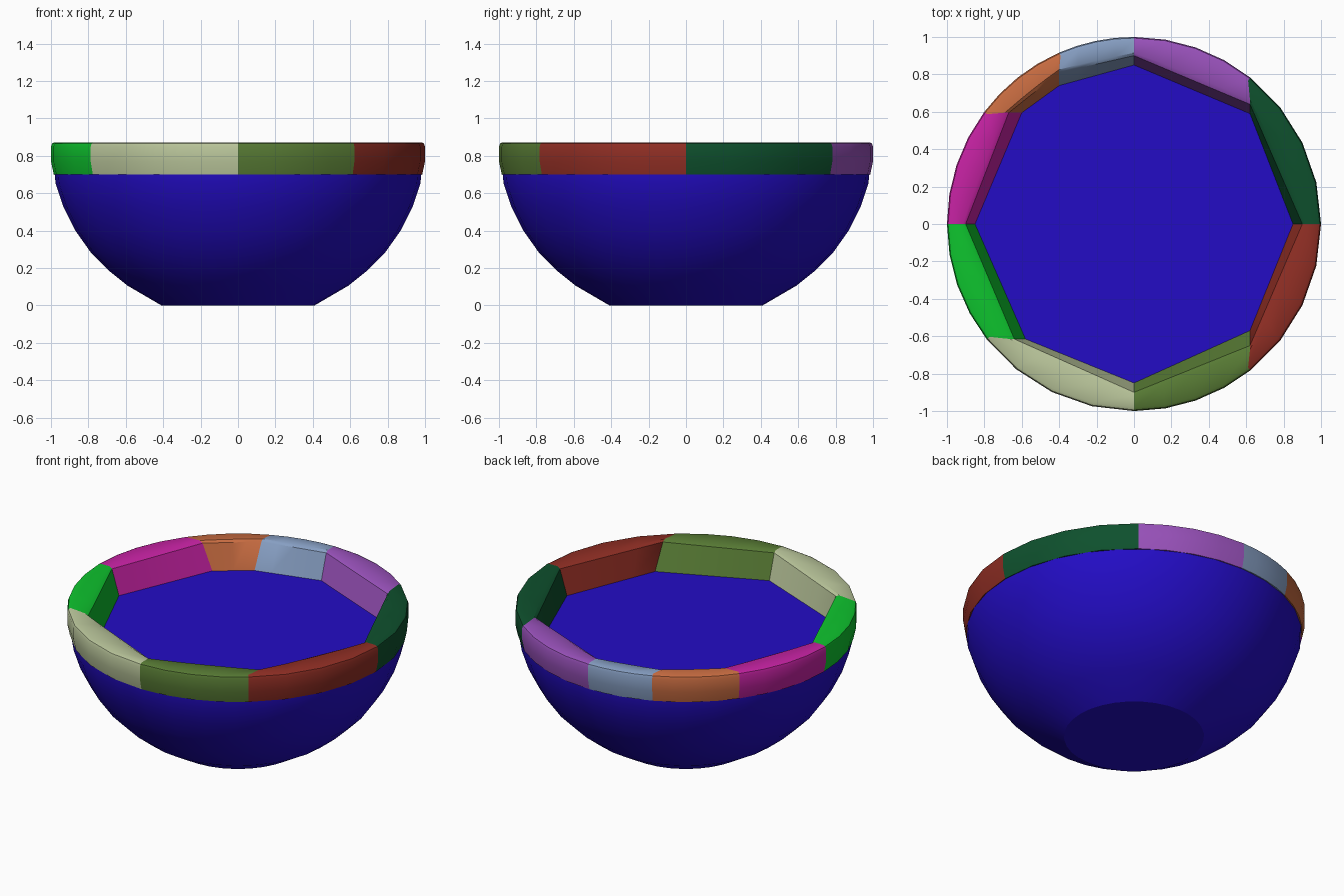
import bpy
import bmesh
import math
from mathutils import Vector

cube = bpy.data.objects.get("Cube")
if cube:
    bpy.data.objects.remove(cube, do_unlink=True)

FLOOR_Z, TOP_Z = 0.70, 0.872


def material(name, rgb):
    """Flat material from 0-255 display colour, converted to linear."""
    lin = [((c / 255 + 0.055) / 1.055) ** 2.4 if c > 10 else c / 255 / 12.92 for c in rgb]
    mat = bpy.data.materials.new(name)
    mat.use_nodes = True
    mat.diffuse_color = (*lin, 1)
    mat.node_tree.nodes["Principled BSDF"].inputs["Base Color"].default_value = (*lin, 1)
    return mat


def add_object(name, bm, mat, angle):
    bmesh.ops.recalc_face_normals(bm, faces=bm.faces)
    mesh = bpy.data.meshes.new(name)
    bm.to_mesh(mesh)
    bm.free()
    mesh.materials.append(mat)
    obj = bpy.data.objects.new(name, mesh)
    bpy.context.collection.objects.link(obj)
    bpy.ops.object.select_all(action='DESELECT')
    obj.select_set(True)
    bpy.context.view_layer.objects.active = obj
    bpy.ops.object.shade_smooth_by_angle(angle=math.radians(angle))
    return obj


def bridge(bm, a, b, closed=True):
    n = len(a)
    for i in range(n if closed else n - 1):
        j = (i + 1) % n
        bm.faces.new((a[i], a[j], b[j], b[i]))


# Solid bowl body: a turned profile with flat base and flat inner floor
profile = [(0.41, 0), (0.59, 0.105), (0.69, 0.185), (0.785, 0.28), (0.87, 0.4),
           (0.935, 0.53), (0.975, 0.65), (0.98, FLOOR_Z)]
SIDES = 32
bm = bmesh.new()
rings = []
for r, z in profile:
    rings.append([bm.verts.new((r * math.cos(math.tau * i / SIDES),
                                r * math.sin(math.tau * i / SIDES), z)) for i in range(SIDES)])
for lower, upper in zip(rings, rings[1:]):
    bridge(bm, lower, upper)
bm.faces.new(rings[0])
bm.faces.new(rings[-1])
add_object("bowl_body", bm, material("deep blue", (35, 12, 197)), 30)


# Rim blocks: curved outside, straight inner wall leaning in to the floor
def rim_block(name, mat, start, end, steps=4):
    """Each end is (outer angle in degrees, inner top xy, inner floor xy)."""
    bm = bmesh.new()
    sections = []
    for s in range(steps + 1):
        t = s / steps
        ang = math.radians(start[0] + (end[0] - start[0]) * t)
        outer = Vector((math.cos(ang), math.sin(ang)))
        top = Vector(start[1]).lerp(Vector(end[1]), t)
        foot = Vector(start[2]).lerp(Vector(end[2]), t)
        crest = top.lerp(outer, 0.15)
        points = [(foot, FLOOR_Z), (outer * 0.985, FLOOR_Z), (outer, 0.77), (outer, 0.848),
                  (outer * 0.994, 0.865), (outer * 0.98, TOP_Z), (crest, TOP_Z), (top, 0.86)]
        sections.append([bm.verts.new((p.x, p.y, z)) for p, z in points])
    for a, b in zip(sections, sections[1:]):
        bridge(bm, a, b)
    bm.faces.new(sections[0])
    bm.faces.new(sections[-1])
    add_object(name, bm, mat, 35)


# Seams between blocks, counter-clockwise from the model's left
seams = [
    (0, (0.90, 0), (0.85, 0)),
    (51.5, (0.62, 0.64), (0.62, 0.59)),
    (90, (0, 0.90), (0, 0.85)),
    (113.6, (-0.40, 0.81), (-0.40, 0.74)),
    (143.2, (-0.67, 0.595), (-0.60, 0.595)),
    (180, (-0.90, 0), (-0.85, 0)),
    (218, (-0.64, -0.615), (-0.58, -0.615)),
    (270, (0, -0.90), (0, -0.85)),
    (308.5, (0.62, -0.65), (0.62, -0.57)),
]
colours = [
    ("dark green", (14, 80, 45)),
    ("purple", (154, 82, 188)),
    ("grey blue", (134, 158, 194)),
    ("orange", (200, 108, 65)),
    ("magenta", (198, 34, 163)),
    ("bright green", (14, 196, 46)),
    ("pale sage", (186, 198, 155)),
    ("olive green", (87, 122, 52)),
    ("brick red", (144, 46, 36)),
]
for i, (label, rgb) in enumerate(colours):
    start, end = seams[i], seams[(i + 1) % len(seams)]
    if end[0] < start[0]:
        end = (end[0] + 360, *end[1:])
    rim_block("rim_block_" + label.replace(" ", "_"), material(label, rgb), start, end)
